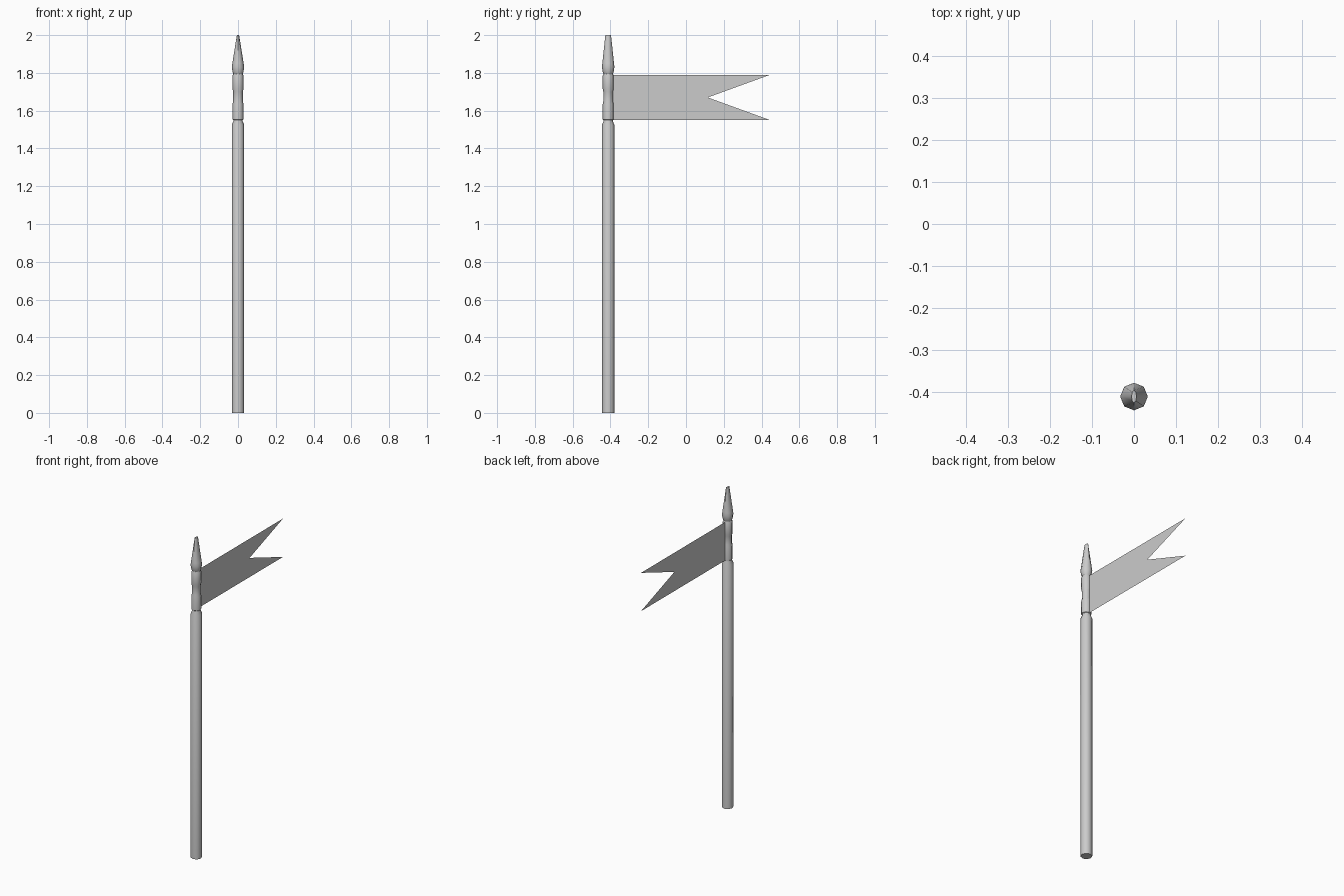
import bpy, bmesh, math

if "Cube" in bpy.data.objects:
    bpy.data.objects.remove(bpy.data.objects["Cube"])

PY = -0.412   # pole axis position in y
SIDES = 8


def loft(name, rings):
    """Stack eight-sided rings given as (z, x radius, y radius) and cap the ends."""
    bm = bmesh.new()
    loops = []
    for z, rx, ry in rings:
        loops.append([bm.verts.new((rx * math.cos(2 * math.pi * i / SIDES),
                                    PY + ry * math.sin(2 * math.pi * i / SIDES), z))
                      for i in range(SIDES)])
    for a, b in zip(loops, loops[1:]):
        for i in range(SIDES):
            j = (i + 1) % SIDES
            bm.faces.new((a[i], a[j], b[j], b[i]))
    bm.faces.new(loops[0][::-1])
    bm.faces.new(loops[-1])
    finish(name, bm)


def finish(name, bm):
    mesh = bpy.data.meshes.new(name)
    bm.to_mesh(mesh)
    bm.free()
    obj = bpy.data.objects.new(name, mesh)
    bpy.context.collection.objects.link(obj)
    bpy.ops.object.select_all(action='DESELECT')
    obj.select_set(True)
    bpy.context.view_layer.objects.active = obj
    bpy.ops.object.shade_smooth_by_angle(angle=math.radians(50))


# Shaft with a chamfered shoulder and a carved grip behind the flag
shaft = [(0, 0.033), (1.525, 0.033), (1.543, 0.025), (1.55, 0.025), (1.553, 0.029),
         (1.635, 0.029), (1.65, 0.0255), (1.70, 0.0255), (1.715, 0.029),
         (1.785, 0.029), (1.795, 0.025), (1.80, 0.025)]
loft("pole", [(z, r, r) for z, r in shaft])

# Spear tip, flattened towards a narrow blade end
loft("spear_tip", [(1.795, 0.025, 0.025), (1.805, 0.029, 0.029), (1.83, 0.033, 0.033),
                   (1.85, 0.030, 0.031), (2.0, 0.006, 0.015)])

# Swallow-tailed flag, a single sheet
bm = bmesh.new()
outline = [(-0.388, 1.55), (0.445, 1.55), (0.115, 1.67), (0.445, 1.79), (-0.388, 1.79)]
bm.faces.new([bm.verts.new((0, y, z)) for y, z in outline])
finish("flag", bm)
